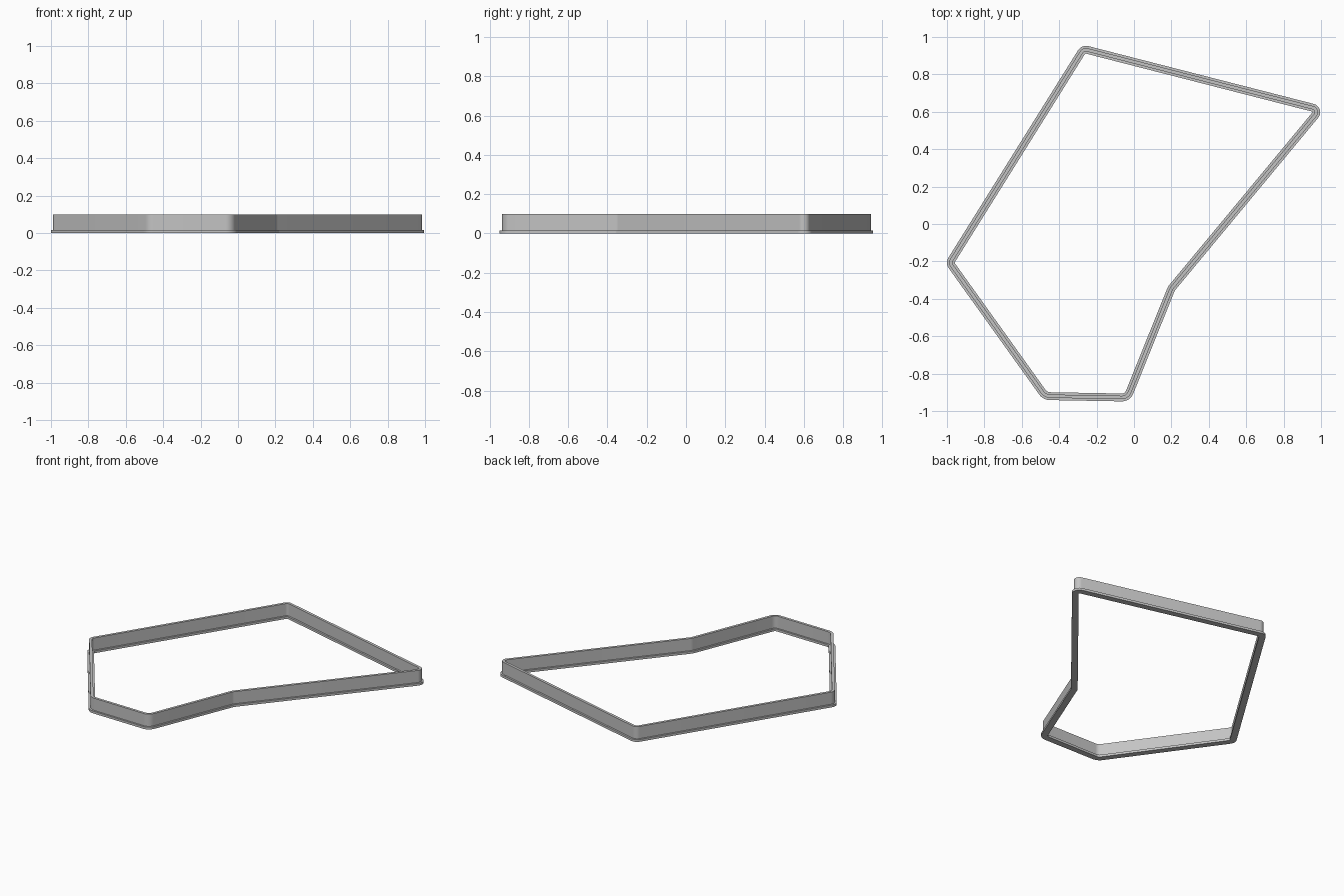
import bpy, bmesh, math
from mathutils import Vector

cube = bpy.data.objects.get("Cube")
if cube:
    bpy.data.objects.remove(cube, do_unlink=True)

# Outline corners (x, y, fillet radius), counter-clockwise
CORNERS = [(-0.475, -0.92, 0.05), (-0.035, -0.928, 0.045), (0.2, -0.345, 0.05),
           (0.994, 0.612, 0.025), (-0.27, 0.936, 0.03), (-0.985, -0.208, 0.03)]
# T-shaped section (outward offset, height): wide flange with a thin wall on top
FLANGE, WALL, STEP, TOP = 0.021, 0.009, 0.016, 0.1
SECTION = [(-FLANGE, 0), (FLANGE, 0), (FLANGE, STEP), (WALL, STEP),
           (WALL, TOP), (-WALL, TOP), (-WALL, STEP), (-FLANGE, STEP)]
ARC_STEPS = 10


def rounded_path(corners):
    """Return (point, outward normal) pairs along the filleted outline."""
    path = []
    for i, (x, y, radius) in enumerate(corners):
        here = Vector((x, y))
        before = (here - Vector(corners[i - 1][:2])).normalized()
        after = (Vector(corners[(i + 1) % len(corners)][:2]) - here).normalized()
        turn = math.atan2(before.x * after.y - before.y * after.x, before.dot(after))
        side = math.copysign(1, turn)
        start = math.atan2(-before.x, before.y)
        inward = (after - before).normalized()
        centre = here + inward * radius / math.cos(turn / 2)
        for k in range(ARC_STEPS + 1):
            angle = start + turn * k / ARC_STEPS
            normal = Vector((math.cos(angle), math.sin(angle)))
            path.append((centre + normal * radius * side, normal))
    return path


# Direction of the outward normal is the travel direction turned clockwise
def fix_normals(path):
    return [(p, n) for p, n in path]


def sweep(name, path, section, material):
    bm = bmesh.new()
    rings = []
    for point, normal in path:
        ring = []
        for offset, z in section:
            spot = point + normal * offset
            ring.append(bm.verts.new((spot.x, spot.y, z)))
        rings.append(ring)
    count = len(section)
    for i, ring in enumerate(rings):
        previous = rings[i - 1]
        for j in range(count):
            k = (j + 1) % count
            bm.faces.new((previous[j], ring[j], ring[k], previous[k]))
    bmesh.ops.recalc_face_normals(bm, faces=bm.faces)
    mesh = bpy.data.meshes.new(name)
    bm.to_mesh(mesh)
    bm.free()
    mesh.materials.append(material)
    obj = bpy.data.objects.new(name, mesh)
    bpy.context.collection.objects.link(obj)
    return obj


def make_material(name, colour):
    mat = bpy.data.materials.new(name)
    mat.use_nodes = True
    mat.diffuse_color = colour
    for node in mat.node_tree.nodes:
        if node.type == 'BSDF_PRINCIPLED':
            node.inputs["Base Color"].default_value = colour
    return mat


# Travel direction (dx, dy) has outward normal (dy, -dx)
def outline(corners):
    return [(p, n) for p, n in rounded_path(corners)]


grey = make_material("light_grey", (0.55, 0.55, 0.55, 1))
frame = sweep("flanged_outline_frame", outline(CORNERS), SECTION, grey)

# Smooth the rounded corners, keep the section edges sharp
bpy.ops.object.select_all(action='DESELECT')
frame.select_set(True)
bpy.context.view_layer.objects.active = frame
bpy.ops.object.shade_smooth_by_angle(angle=math.radians(30))
